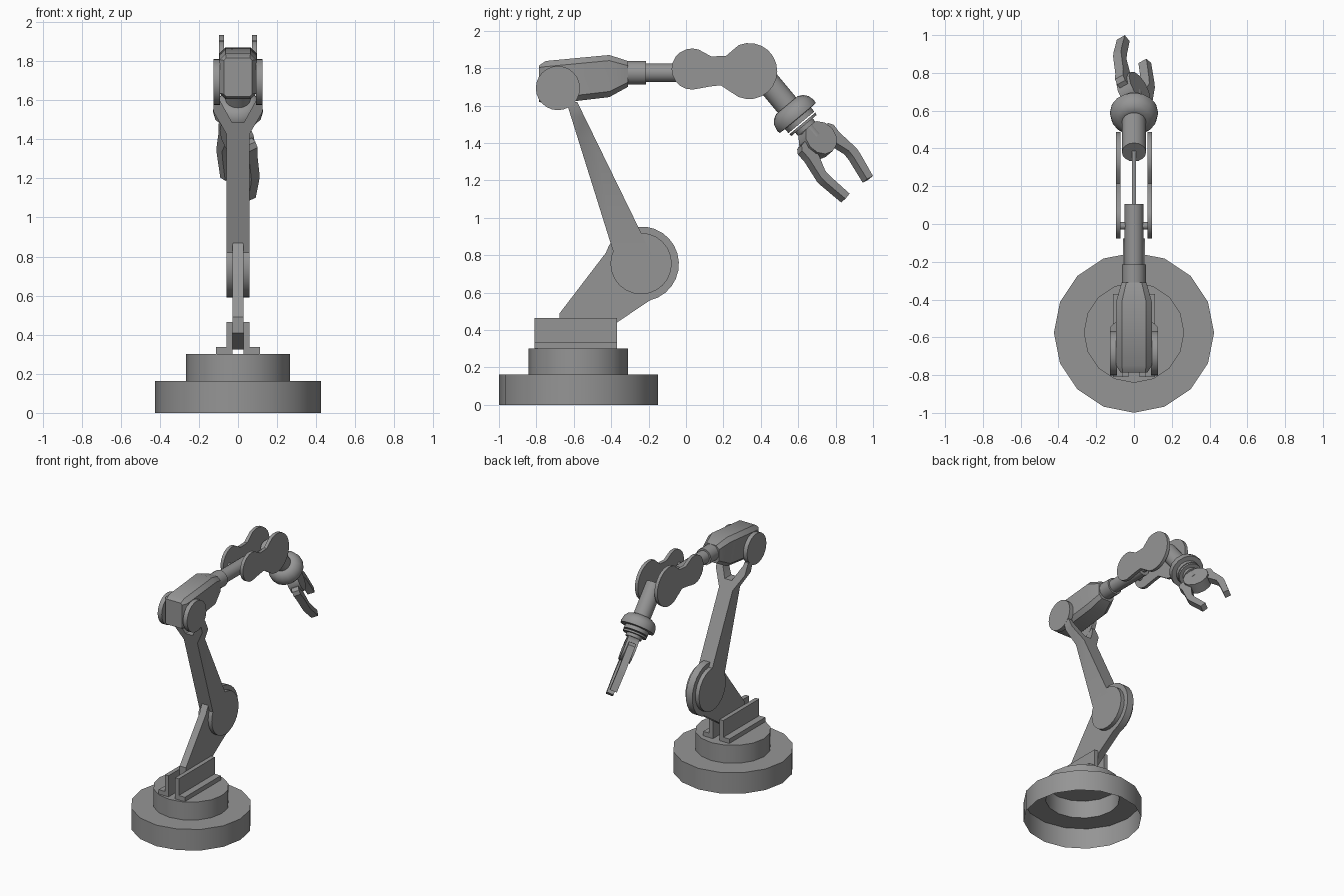
import bpy, bmesh, math
from mathutils import Vector

if "Cube" in bpy.data.objects:
    bpy.data.objects.remove(bpy.data.objects["Cube"])

X = Vector((1, 0, 0))
D = Vector((0, .64, -.768))          # wrist axis, pointing down the gripper
N = Vector((0, .768, .64))
U = -.59 * X + .81 * N               # finger spread direction
W = D.cross(U).normalized()          # gripper thickness direction
WRIST = Vector((0, .70, 1.41))

metal = bpy.data.materials.new("dark_metal")
metal.diffuse_color = (.3, .3, .3, 1)
metal.use_nodes = True
metal.node_tree.nodes["Principled BSDF"].inputs["Base Color"].default_value = metal.diffuse_color


def loft(name, rings, cap_start=True, cap_end=True):
    """Skin a list of equal-length point rings into one object."""
    bm = bmesh.new()
    vs = [[bm.verts.new(p) for p in ring] for ring in rings]
    n = len(vs[0])
    for a, b in zip(vs, vs[1:]):
        for i in range(n):
            j = (i + 1) % n
            bm.faces.new((a[i], a[j], b[j], b[i]))
    if cap_start:
        bm.faces.new(vs[0][::-1])
    if cap_end:
        bm.faces.new(vs[-1])
    bmesh.ops.recalc_face_normals(bm, faces=bm.faces)
    me = bpy.data.meshes.new(name)
    bm.to_mesh(me)
    bm.free()
    me.materials.append(metal)
    ob = bpy.data.objects.new(name, me)
    bpy.context.collection.objects.link(ob)
    bpy.ops.object.select_all(action='DESELECT')
    ob.select_set(True)
    bpy.context.view_layer.objects.active = ob
    bpy.ops.object.shade_smooth_by_angle(angle=math.radians(32))
    return ob


def side_plate(name, yz, x0, x1):
    return loft(name, [[(x, y, z) for y, z in yz] for x in (x0, x1)])


def arc(cy, cz, r, a0, a1, n):
    return [(cy + r * math.cos(math.radians(a0 + (a1 - a0) * i / n)),
             cz + r * math.sin(math.radians(a0 + (a1 - a0) * i / n))) for i in range(n + 1)]


def disc(cy, cz, r, n=24):
    return arc(cy, cz, r, 0, 360, n)[:-1]


def lathe(name, origin, axis, profile, n=16, cap_start=True):
    """profile: (distance along axis, radius)"""
    a = Vector(axis).normalized()
    u = X if abs(a.x) < .5 else Vector((0, 1, 0))
    v = a.cross(u)
    rings = [[Vector(origin) + a * t + r * (u * math.cos(k * 2 * math.pi / n) + v * math.sin(k * 2 * math.pi / n))
              for k in range(n)] for t, r in profile]
    return loft(name, rings, cap_start)


# Stepped base, open underneath
lathe("base", (0, -.575, 0), (0, 0, 1), [(0, .424), (.163, .424), (.163, .266), (.302, .266)], 16, False)

# L-shaped mounting brackets
for s in (-1, 1):
    xz = [(.028, .302), (.112, .302), (.112, .336), (.06, .336), (.06, .465), (.028, .465)]
    loft("mount_bracket", [[(s * x, y, z) for x, z in xz] for y in (-.81, -.37)])

# Lower link: thin plate ending in a round elbow
side_plate("lower_link", [(-.675, .49), (-.675, .41), (-.54, .325)] + arc(-.238, .753, .2, -77, 163, 18), -.027, .027)

# Upper arm: beam with forks at both ends, edges leaning back with height
half = [(.026, .87), (.026, .755), (.058, .755), (.058, 1.425), (.125, 1.54),
        (.125, 1.62), (.093, 1.62), (.093, 1.60), (.03, 1.485)]
outline = half + [(-x, z) for x, z in reversed(half)]
front = [(x, -.405 - (z - .87) * .313, z) for x, z in outline]
back = [(x, -.216 - (z - .87) * .488, z) for x, z in outline]
loft("upper_arm", [front, back])
for s in (-1, 1):
    side_plate("elbow_disc", disc(-.24, .755, .164), s * .026, s * .058)
    side_plate("shoulder_disc", disc(-.685, 1.693, .118), s * .091, s * .126)


# Forearm housing: chamfered box lofted along y
def octagon(y, w, z0, z1, c):
    return [(-w + c, y, z0), (w - c, y, z0), (w, y, z0 + c), (w, y, z1 - c),
            (w - c, y, z1), (-w + c, y, z1), (-w, y, z1 - c), (-w, y, z0 + c)]


loft("forearm_housing", [octagon(-.785, .072, 1.62, 1.815, .012), octagon(-.75, .094, 1.605, 1.838, .03),
                         octagon(-.41, .094, 1.645, 1.87, .03), octagon(-.31, .066, 1.70, 1.838, .025)])
lathe("forearm_collar_and_rod", (0, 0, 1.775), (0, 1, 0), [(-.32, .063), (-.215, .063), (-.215, .05), (.105, .05)])

# Wrist carrier: two dumbbell plates, a cross pin and a central rib
dumbbell = (arc(.033, 1.795, .11, 72, 288, 12) + [(.13, 1.702), (.185, 1.708)]
            + arc(.338, 1.784, .15, -112, 112, 14) + [(.215, 1.866), (.135, 1.862)])
for s in (-1, 1):
    side_plate("carrier_plate", dumbbell, s * .071, s * .096)
lathe("carrier_pin", (0, -.01, 1.775), X, [(-.09, .02), (.09, .02)], 12)
side_plate("carrier_rib", [(.09, 1.75), (.40, 1.75), (.40, 1.80), (.09, 1.80)], -.01, .01)

# Wrist shaft with domed flange, then the separate lower ring and neck
lathe("wrist_flange", WRIST, D, [(-.5, .064), (-.25, .064), (-.25, .075), (-.238, .1), (-.213, .12),
                                 (-.18, .128), (-.16, .126), (-.158, .09), (-.13, .09)])
lathe("wrist_neck", WRIST, D, [(-.122, .09), (-.108, .088), (-.108, .06), (-.085, .06), (-.085, .045), (-.02, .045)])


# Gripper hub and fingers, built in the tilted gripper plane
def grip_part(name, tu, h):
    loft(name, [[WRIST + D * t + U * u + W * w for t, u in tu] for w in (-h, h)])


grip_part("gripper_hub", disc(0, .006, .095, 12), .042)
for s in (-1, 1):
    finger = [(-.04, .085), (-.035, .115), (-.01, .135), (.04, .132), (.165, .152), (.2, .148),
              (.335, .118), (.328, .075), (.19, .1), (.15, .102), (.07, .07), (-.02, .06)]
    grip_part("gripper_finger", [(t, s * u) for t, u in finger], .026)
